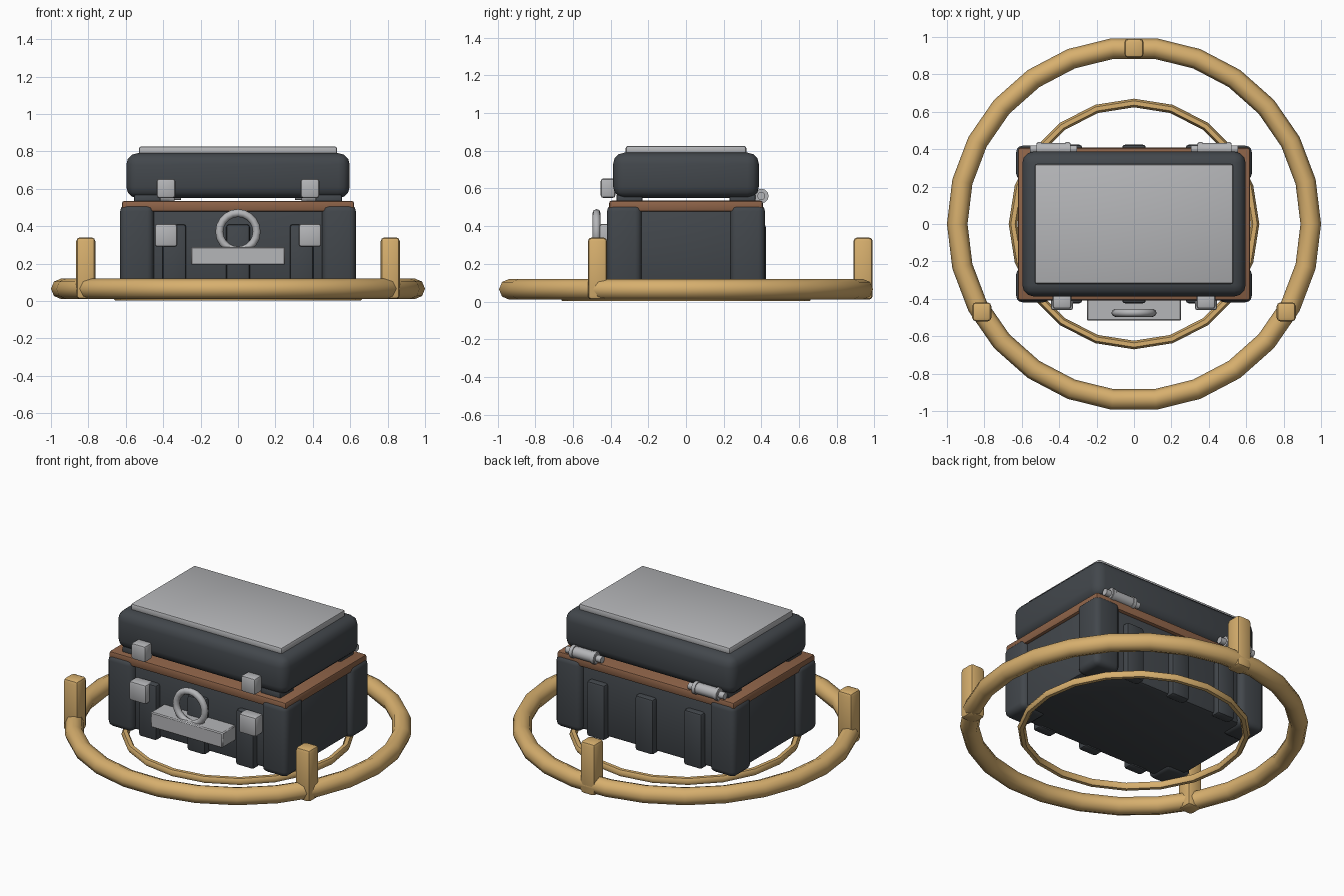
import bpy, math

cube = bpy.data.objects.get("Cube")
if cube:
    bpy.data.objects.remove(cube, do_unlink=True)


def material(name, rgb):
    m = bpy.data.materials.new(name)
    m.use_nodes = True
    m.diffuse_color = (*rgb, 1)
    m.node_tree.nodes["Principled BSDF"].inputs["Base Color"].default_value = (*rgb, 1)
    return m


CHARCOAL = material("charcoal", (0.055, 0.063, 0.072))
LEATHER = material("leather_brown", (0.27, 0.125, 0.065))
STEEL = material("light_steel", (0.46, 0.465, 0.48))
BRASS = material("warm_brass", (0.68, 0.43, 0.155))


def finish(name, mat, angle=40):
    ob = bpy.context.object
    ob.name = name
    ob.data.materials.append(mat)
    bpy.ops.object.shade_smooth_by_angle(angle=math.radians(angle))
    return ob


def box(name, mat, x, y, z, bevel=0.01, segments=2):
    """Bevelled box from (min, max) ranges."""
    bpy.ops.mesh.primitive_cube_add(size=1)
    ob = bpy.context.object
    for v in ob.data.vertices:
        for i, (lo, hi) in enumerate((x, y, z)):
            v.co[i] = lo if v.co[i] < 0 else hi
    mod = ob.modifiers.new("bevel", "BEVEL")
    mod.width, mod.segments = bevel, segments
    bpy.ops.object.modifier_apply(modifier="bevel")
    return finish(name, mat)


def around(c, half):
    return (c - half, c + half)


def torus(name, mat, loc, major, minor, n, sides, rot=(0, 0, 0)):
    bpy.ops.mesh.primitive_torus_add(location=loc, rotation=rot, major_radius=major,
                                     minor_radius=minor, major_segments=n, minor_segments=sides)
    return finish(name, mat, 60)


def rod(name, mat, loc, radius, length):
    bpy.ops.mesh.primitive_cylinder_add(vertices=12, radius=radius, depth=length, location=loc,
                                        rotation=(0, math.pi / 2, 0))
    return finish(name, mat)


# Rings and posts of the base
torus("outer_ring", BRASS, (0, 0, 0.065), 0.945, 0.055, 26, 8)
torus("inner_ring", BRASS, (0, 0, 0.023), 0.647, 0.023, 20, 6)
for i in range(3):
    a = math.radians(90 + 120 * i)
    px, py = 0.94 * math.cos(a), 0.94 * math.sin(a)
    box(f"ring_post_{i + 1}", BRASS, around(px, 0.051), around(py, 0.051), (0.01, 0.34), 0.02)

# Case body, leather trim and lid
box("case_body", CHARCOAL, (-0.6, 0.6), (-0.385, 0.385), (0.07, 0.5), 0.02)
box("trim_band", LEATHER, (-0.62, 0.62), (-0.408, 0.408), (0.478, 0.535), 0.012)
box("lid", CHARCOAL, (-0.597, 0.597), (-0.387, 0.387), (0.55, 0.79), 0.06, 3)
box("lid_plate", STEEL, (-0.53, 0.53), (-0.32, 0.32), (0.78, 0.826), 0.012)

for sx, side in ((-1, "right"), (1, "left")):
    # Corner columns and the pads the lid rests on
    for sy, end in ((-1, "front"), (1, "back")):
        box(f"{end}_{side}_corner", CHARCOAL, around(sx * 0.54, 0.09),
            around(sy * 0.327, 0.092), (0.06, 0.515), 0.035, 3)
        box(f"{end}_{side}_lid_pad", CHARCOAL, around(sx * 0.485, 0.07),
            around(sy * 0.3, 0.07), (0.52, 0.57), 0.01)
    # Front clasps
    box(f"{side}_upper_clasp", STEEL, around(sx * 0.385, 0.05), (-0.453, -0.375), (0.55, 0.653), 0.014)
    box(f"{side}_lower_clasp", STEEL, around(sx * 0.385, 0.06), (-0.46, -0.38), (0.29, 0.412), 0.014)
    # Back hinges
    hinge = (sx * 0.43, 0.4, 0.56)
    rod(f"{side}_hinge_barrel", STEEL, hinge, 0.034, 0.18)
    rod(f"{side}_hinge_pin", STEEL, hinge, 0.021, 0.25)
    for k in (-1, 1):
        rod(f"{side}_hinge_collar", STEEL, (hinge[0] + k * 0.075, *hinge[1:]), 0.039, 0.022)

# Upright ribs on the front and back
for sy, end in ((-1, "front"), (1, "back")):
    for x, spot in ((-0.34, "right"), (0, "middle"), (0.34, "left")):
        box(f"{end}_{spot}_rib", CHARCOAL, around(x, 0.063), around(sy * 0.39, 0.034),
            (0.06, 0.41), 0.015)

# Front shelf with the ring pull
box("front_shelf", STEEL, (-0.252, 0.252), (-0.517, -0.38), (0.192, 0.288), 0.006, 1)
torus("ring_pull", STEEL, (0, -0.475, 0.37), 0.1, 0.021, 20, 8, (math.pi / 2, 0, 0))
